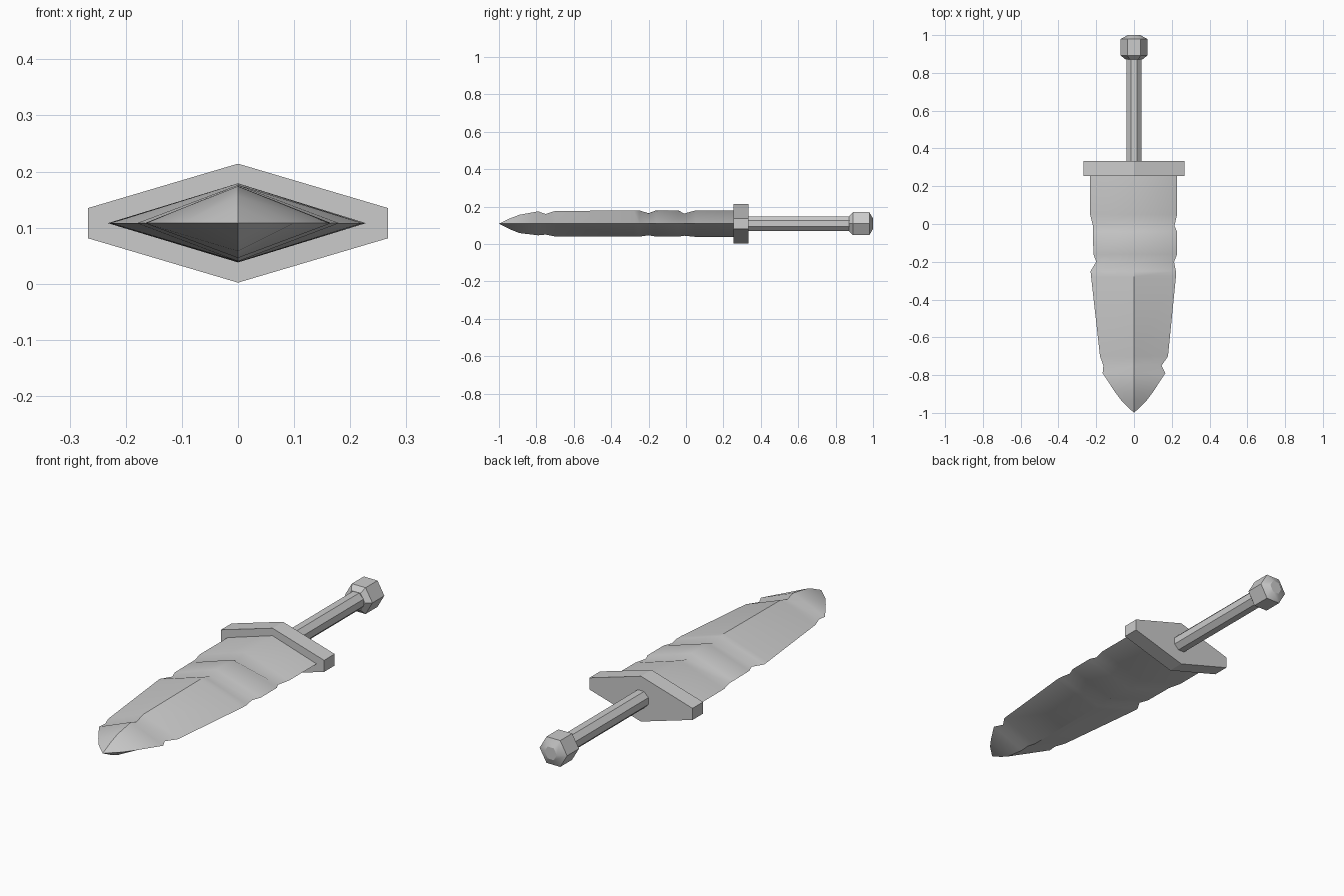
import bpy, bmesh, math

if "Cube" in bpy.data.objects:
    bpy.data.objects.remove(bpy.data.objects["Cube"], do_unlink=True)

AXIS_Z = 0.108

grey = bpy.data.materials.new("plain grey")
grey.use_nodes = True
colour = (0.6, 0.6, 0.6, 1)
grey.diffuse_color = colour
grey.node_tree.nodes["Principled BSDF"].inputs["Base Color"].default_value = colour


def loft(name, rings, smooth_angle):
    """Skin a list of (y, [(x, z), ...]) cross-sections and cap both ends."""
    bm = bmesh.new()
    loops = [[bm.verts.new((x, y, AXIS_Z + z)) for x, z in ring] for y, ring in rings]
    count = len(loops[0])
    for a, b in zip(loops, loops[1:]):
        for i in range(count):
            j = (i + 1) % count
            bm.faces.new((a[i], a[j], b[j], b[i]))
    bm.faces.new(loops[0])
    bm.faces.new(loops[-1])
    bmesh.ops.remove_doubles(bm, verts=bm.verts, dist=0.0005)
    bmesh.ops.recalc_face_normals(bm, faces=bm.faces)
    mesh = bpy.data.meshes.new(name)
    bm.to_mesh(mesh)
    bm.free()
    mesh.materials.append(grey)
    obj = bpy.data.objects.new(name, mesh)
    bpy.context.collection.objects.link(obj)
    bpy.ops.object.select_all(action="DESELECT")
    obj.select_set(True)
    bpy.context.view_layer.objects.active = obj
    bpy.ops.object.shade_smooth_by_angle(angle=math.radians(smooth_angle))
    return obj


def polygon(radius, sides, turn=0.0):
    angles = [2 * math.pi * (i + turn) / sides for i in range(sides)]
    return [(radius * math.cos(a), radius * math.sin(a)) for a in angles]


# Blade: diamond sections with worn notches (y, -x width, +x width, top, bottom)
stations = [
    (0.27, 0.232, 0.228, 0.071, 0.070),
    (0.05, 0.232, 0.228, 0.071, 0.070),
    (-0.01, 0.217, 0.214, 0.054, 0.064),
    (-0.04, 0.217, 0.228, 0.071, 0.069),
    (-0.16, 0.215, 0.228, 0.071, 0.069),
    (-0.20, 0.200, 0.212, 0.056, 0.062),
    (-0.25, 0.230, 0.222, 0.071, 0.069),
    (-0.28, 0.227, 0.222, 0.071, 0.069),
    (-0.70, 0.180, 0.180, 0.068, 0.068),
    (-0.75, 0.162, 0.146, 0.052, 0.058),
    (-0.79, 0.166, 0.166, 0.066, 0.062),
    (-0.89, 0.100, 0.100, 0.048, 0.050),
    (-0.94, 0.063, 0.063, 0.029, 0.030),
    (-1.00, 0.0, 0.0, 0.0, 0.0),
]
loft("blade", [(y, [(-l, 0), (0, -b), (r, 0), (0, t)])
               for y, l, r, t, b in stations], 35)

# Guard: stretched six-sided plate
guard = [(-0.267, -0.027), (0, -0.106), (0.267, -0.027),
         (0.267, 0.027), (0, 0.106), (-0.267, 0.027)]
loft("guard", [(0.255, guard), (0.333, guard)], 20)

# Grip: straight eight-sided rod
grip = polygon(0.042, 8, 0.5)
loft("grip", [(0.32, grip), (0.89, grip)], 30)

# Pommel: six-sided block with sloped ends
loft("pommel", [(y, polygon(r, 6)) for y, r in
                ((0.872, 0.046), (0.892, 0.071), (0.98, 0.071), (1.0, 0.032))], 30)
